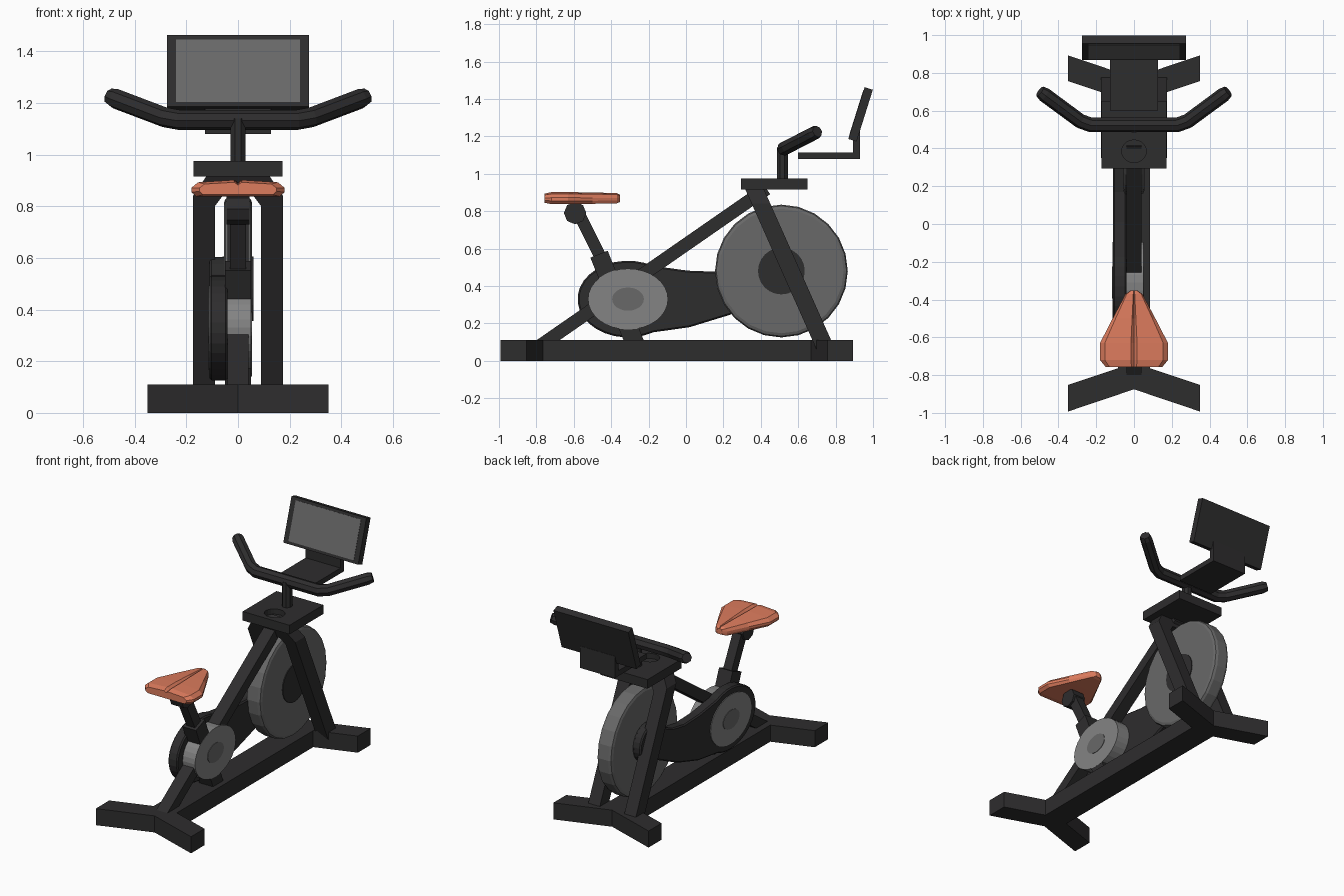
import bpy, bmesh
from math import sin, cos, radians, tau
from mathutils import Vector

if "Cube" in bpy.data.objects:
    bpy.data.objects.remove(bpy.data.objects["Cube"])


def material(name, r, g, b):
    m = bpy.data.materials.new(name)
    m.diffuse_color = (r, g, b, 1)
    m.use_nodes = True
    m.node_tree.nodes["Principled BSDF"].inputs["Base Color"].default_value = m.diffuse_color
    return m


BLACK = material("black", 0.027, 0.026, 0.027)
IRON = material("iron", 0.14, 0.14, 0.14)
STEEL = material("steel", 0.23, 0.23, 0.23)
ORANGE = material("orange", 0.72, 0.2, 0.11)


def finish(bm, name, mat):
    bmesh.ops.recalc_face_normals(bm, faces=bm.faces)
    me = bpy.data.meshes.new(name)
    bm.to_mesh(me)
    bm.free()
    me.materials.append(mat)
    ob = bpy.data.objects.new(name, me)
    bpy.context.collection.objects.link(ob)
    return ob


def prism(name, pts, lo, hi, axis, mat=BLACK, bevel=0, segs=1):
    """Extrude a 2D outline along an axis: x takes (y,z), y takes (x,z), z takes (x,y)."""
    place = {'x': lambda p, t: (t, p[0], p[1]),
             'y': lambda p, t: (p[0], t, p[1]),
             'z': lambda p, t: (p[0], p[1], t)}[axis]
    bm = bmesh.new()
    a = [bm.verts.new(place(p, lo)) for p in pts]
    b = [bm.verts.new(place(p, hi)) for p in pts]
    bm.faces.new(a)
    bm.faces.new(b)
    for i in range(len(pts)):
        j = (i + 1) % len(pts)
        bm.faces.new((a[i], a[j], b[j], b[i]))
    ob = finish(bm, name, mat)
    if bevel:
        m = ob.modifiers.new("bevel", 'BEVEL')
        m.width, m.segments = bevel, segs
        m.limit_method, m.angle_limit = 'ANGLE', radians(50)
    return ob


def arc(cx, cy, rx, ry, a0=0, a1=360, n=24):
    full = abs(a1 - a0) == 360
    return [(cx + rx * cos(radians(a0 + (a1 - a0) * i / (n if full else n - 1))),
             cy + ry * sin(radians(a0 + (a1 - a0) * i / (n if full else n - 1))))
            for i in range(n)]


def box(name, x0, x1, y0, y1, z0, z1, mat=BLACK):
    return prism(name, [(x0, y0), (x1, y0), (x1, y1), (x0, y1)], z0, z1, 'z', mat)


def bar(name, p, q, half_x, width, mat=BLACK):
    """Square tube in the yz plane from p to q."""
    p, q = Vector(p), Vector(q)
    d = (q - p).normalized() * width / 2
    s = Vector((-d.y, d.x))
    return prism(name, [p + s, p - s, q - s, q + s], -half_x, half_x, 'x', mat)


# Base beam and the two V-shaped feet
box("base_beam", -0.085, 0.085, -0.82, 0.7, 0, 0.11)
for name, s, y in (("rear_foot", -1, -0.05), ("front_foot", 1, -0.055 + 0.005)):
    inner, outer = (0.735, 0.875) if s < 0 else (0.64, 0.775)
    v = [(-0.35, inner + 0.117), (0, inner), (0.35, inner + 0.117),
         (0.35, outer + 0.118), (0, outer), (-0.35, outer + 0.118)]
    prism(name, [(x, s * yy) for x, yy in v], 0, 0.11, 'z')

# Frame tubes: diagonal, seat tube, seat post
bar("diagonal_tube", (-0.81, 0.06), (0.43, 0.92), 0.041, 0.07)
bar("seat_tube", (-0.26, 0.06), (-0.465, 0.57), 0.05, 0.1)
bar("seat_post", (-0.44, 0.52), (-0.58, 0.8), 0.031, 0.065)
prism("seat_clamp", arc(-0.593, 0.79, 0.06, 0.06, 0, 360, 8), -0.045, 0.045, 'x')

# Front legs: one arch, sheared so it leans back
arch = [(-0.175, 0.05), (-0.175, 0.84), (-0.12, 0.92), (0.12, 0.92), (0.175, 0.84), (0.175, 0.05),
        (0.09, 0.05), (0.09, 0.8), (0.06, 0.84), (-0.06, 0.84), (-0.09, 0.8), (-0.09, 0.05)]
legs = prism("front_legs", arch, -0.05, 0.05, 'y')
for v in legs.data.vertices:
    v.co.y += 0.37 + (0.91 - v.co.z) * 0.445

# Flywheel with hub
prism("flywheel", arc(0.51, 0.48, 0.355, 0.355), -0.055, 0.055, 'x', IRON, 0.022, 2)
prism("flywheel_hub", arc(0.51, 0.48, 0.125, 0.125), -0.06, 0.06, 'x')

# Belt cover on the left side
cover = (arc(-0.31, 0.33, 0.27, 0.205, 60, 300, 22)
         + [(0.02, 0.18), (0.235, 0.246)]
         + arc(0.51, 0.48, 0.125, 0.125, -105, 130, 16)
         + [(0.38, 0.535), (0.29, 0.498), (0.17, 0.476), (0.01, 0.482)])
prism("belt_cover", cover, -0.11, -0.04, 'x', BLACK, 0.008)

# Oval pulley drum and centre caps
prism("pulley", arc(-0.31, 0.33, 0.214, 0.163, n=32), -0.114, 0.051, 'x', STEEL)
prism("pulley_cap", arc(-0.31, 0.33, 0.085, 0.062), -0.117, 0.054, 'x', IRON)

# Seat: cross-section lofted along y, with a centre groove
section = [(0, 0.838), (0.9, 0.838), (1, 0.855), (1, 0.872), (0.86, 0.893), (0.09, 0.902), (0, 0.888)]
section += [(-u, z) for u, z in section[-2:0:-1]]
stations = [(-0.757, 0.15, 0.75), (-0.72, 0.18, 1), (-0.63, 0.18, 1),
            (-0.5, 0.113, 0.95), (-0.37, 0.044, 0.85), (-0.352, 0.018, 0.6)]
bm = bmesh.new()
rings = [[bm.verts.new((u * w, y, 0.866 + (z - 0.866) * k)) for u, z in section]
         for y, w, k in stations]
for r, t in zip(rings, rings[1:]):
    for i in range(len(r)):
        j = (i + 1) % len(r)
        bm.faces.new((r[i], r[j], t[j], t[i]))
bm.faces.new(rings[0])
bm.faces.new(rings[-1])
finish(bm, "seat", ORANGE)

# Tray with a round cup recess
tray = box("tray", -0.172, 0.172, 0.295, 0.65, 0.915, 0.975)
cutter = prism("cup_cutter", arc(0, 0.385, 0.065, 0.06, n=20), 0.94, 1.0, 'z')
cutter.hide_render = True
cutter.hide_set(True)
m = tray.modifiers.new("cup", 'BOOLEAN')
m.operation, m.object, m.solver = 'DIFFERENCE', cutter, 'EXACT'

# Handlebar post and swept handlebar
prism("handlebar_post", arc(0, 0.515, 0.032, 0.032, 22.5, 382.5, 8), 0.96, 1.14, 'z')
half = [(0.23, 0.525, 1.135, 1), (0.285, 0.545, 1.145, 1), (0.475, 0.685, 1.217, 1), (0.498, 0.702, 1.226, 0.8)]
path = [(-x, y, z, r) for x, y, z, r in reversed(half)] + half
cu = bpy.data.curves.new("handlebar", 'CURVE')
cu.dimensions = '3D'
cu.bevel_depth, cu.bevel_resolution, cu.use_fill_caps = 0.039, 2, True
sp = cu.splines.new('POLY')
sp.points.add(len(path) - 1)
for pt, (x, y, z, r) in zip(sp.points, path):
    pt.co, pt.radius = (x, y, z, 1), r
sp.use_smooth = False
cu.materials.append(BLACK)
bpy.context.collection.objects.link(bpy.data.objects.new("handlebar", cu))

# Display bracket, tilted screen housing and panel
prism("display_bracket", [(0.6, 1.08), (0.93, 1.08), (0.93, 1.225), (0.893, 1.225), (0.893, 1.115), (0.6, 1.115)],
      -0.128, 0.128, 'x')
low, high = Vector((0.868, 1.186)), Vector((0.955, 1.463))
up = (high - low).normalized()
back = Vector((up.y, -up.x))
prism("screen_housing", [low, high, high + back * 0.046, low + back * 0.046], -0.275, 0.275, 'x')
a, b = low + up * 0.018, high - up * 0.018
prism("screen_panel", [a - back * 0.002, b - back * 0.002, b + back * 0.01, a + back * 0.01],
      -0.24, 0.24, 'x', IRON)
